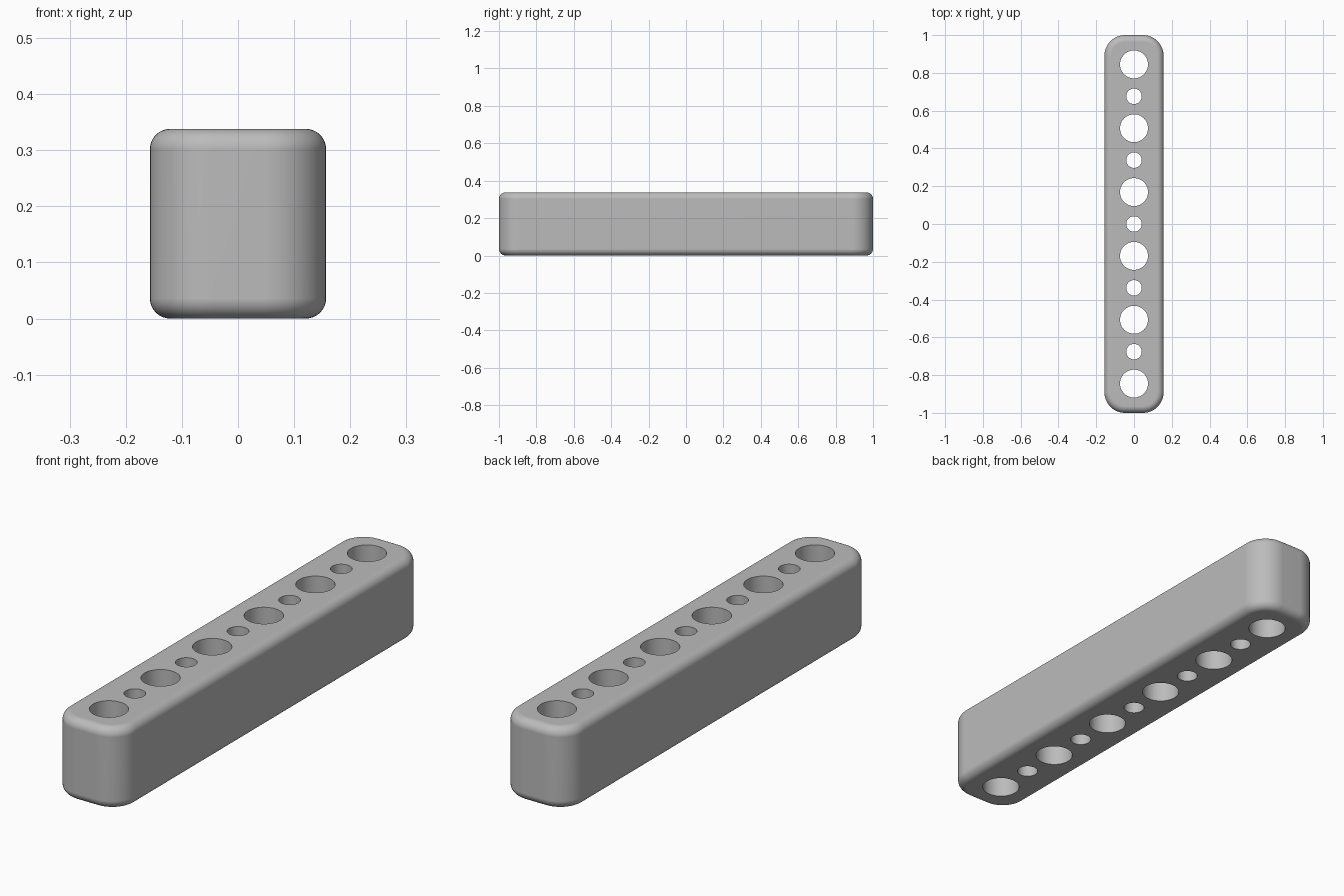
import bpy
import bmesh

cube = bpy.data.objects.get("Cube")
if cube:
    bpy.data.objects.remove(cube, do_unlink=True)

WIDTH, LENGTH, HEIGHT = 0.314, 2.0, 0.338
CORNER, ROUNDING = 0.11, 0.036
PITCH = 0.169
LARGE, SMALL = 0.074, 0.041

grey = bpy.data.materials.new("plain grey")
grey.use_nodes = True
colour = (0.5, 0.5, 0.5, 1)
grey.diffuse_color = colour
grey.node_tree.nodes["Principled BSDF"].inputs["Base Color"].default_value = colour


def add_object(name, bm):
    mesh = bpy.data.meshes.new(name)
    bmesh.ops.recalc_face_normals(bm, faces=bm.faces)
    bm.to_mesh(mesh)
    bm.free()
    mesh.materials.append(grey)
    obj = bpy.data.objects.new(name, mesh)
    bpy.context.collection.objects.link(obj)
    return obj


# Solid bar: round the upright corners, then the top and bottom rims
bm = bmesh.new()
bmesh.ops.create_cube(bm, size=1)
for v in bm.verts:
    v.co = (v.co.x * WIDTH, v.co.y * LENGTH, (v.co.z + 0.5) * HEIGHT)
upright = [e for e in bm.edges if abs(e.verts[0].co.z - e.verts[1].co.z) > 0.1]
bmesh.ops.bevel(bm, geom=upright, offset=CORNER, segments=12, profile=0.5, affect='EDGES')
rims = [e for e in bm.edges if abs(e.verts[0].co.z - e.verts[1].co.z) < 0.001]
bmesh.ops.bevel(bm, geom=rims, offset=ROUNDING, segments=8, profile=0.5, affect='EDGES')
bar = add_object("drilled_bar", bm)

# Row of alternating large and small through-holes
bm = bmesh.new()
for i in range(-5, 6):
    radius = LARGE if i % 2 else SMALL
    made = bmesh.ops.create_cone(bm, cap_ends=True, segments=64, radius1=radius,
                                 radius2=radius, depth=1)
    bmesh.ops.translate(bm, verts=made["verts"], vec=(0, i * PITCH, HEIGHT / 2))
drill = add_object("hole_cutter", bm)

bpy.ops.object.select_all(action='DESELECT')
bpy.context.view_layer.objects.active = bar
bar.select_set(True)
cut = bar.modifiers.new("holes", 'BOOLEAN')
cut.operation = 'DIFFERENCE'
cut.solver = 'EXACT'
cut.object = drill
bpy.ops.object.modifier_apply(modifier=cut.name)
bpy.data.objects.remove(drill, do_unlink=True)

# Soft rounded edges, crisp hole rims
bpy.ops.object.shade_smooth_by_angle(angle=0.6)
weighted = bar.modifiers.new("flat_face_normals", 'WEIGHTED_NORMAL')
weighted.keep_sharp = True
